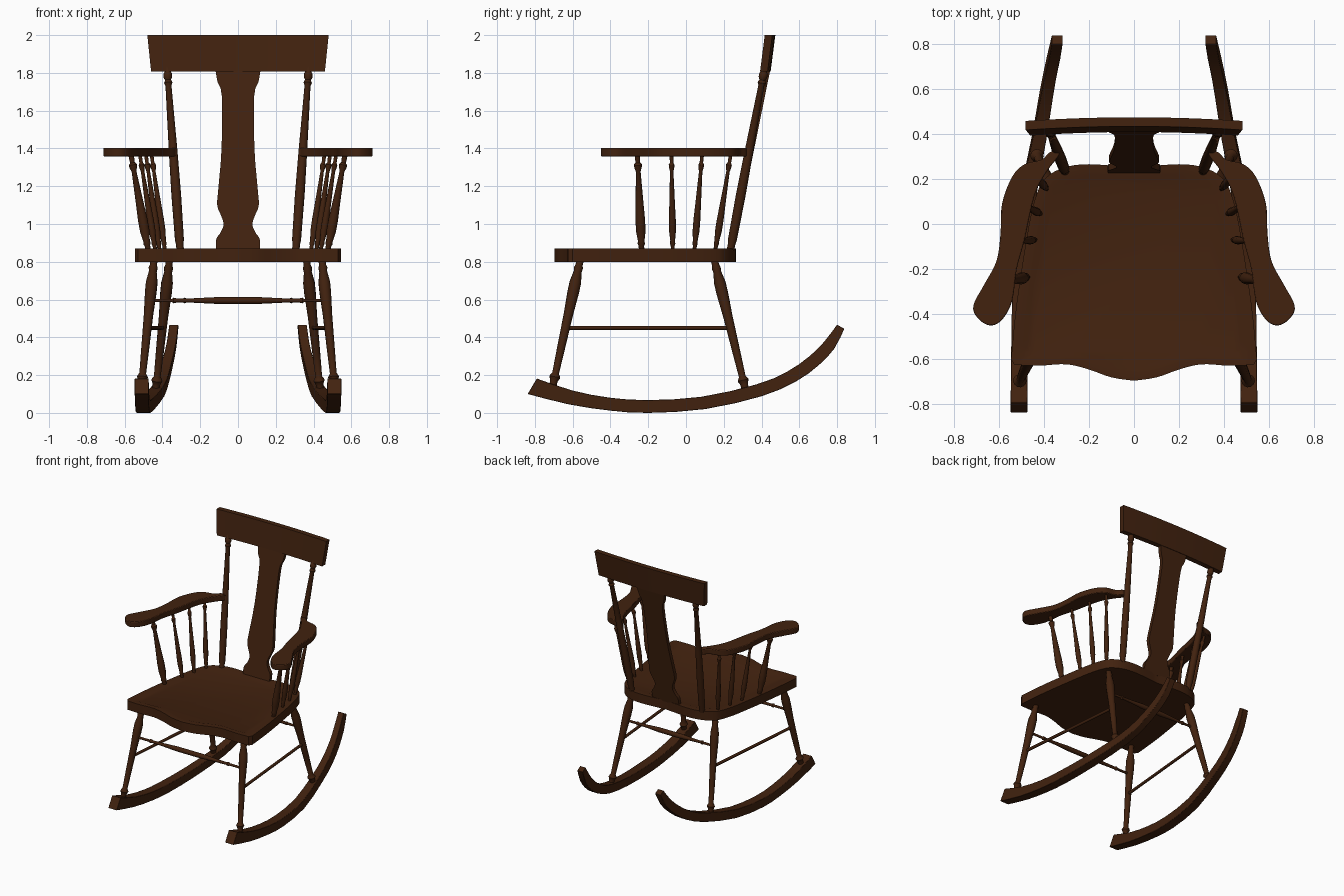
import bpy, bmesh, math
from mathutils import Vector

cube = bpy.data.objects.get("Cube")
if cube:
    bpy.data.objects.remove(cube, do_unlink=True)

wood = bpy.data.materials.new("dark brown wood")
wood.use_nodes = True
BROWN = (0.054, 0.016, 0.0047, 1)
wood.diffuse_color = BROWN
wood.node_tree.nodes["Principled BSDF"].inputs["Base Color"].default_value = BROWN


def skin(name, sections, mirror=False, bevel=0):
    """Skin a row of closed cross-sections, cap both ends and shade the object."""
    bm = bmesh.new()
    rings = [[bm.verts.new(p) for p in s] for s in sections]
    n = len(rings[0])
    for a, b in zip(rings, rings[1:]):
        for i in range(n):
            j = (i + 1) % n
            bm.faces.new((a[i], a[j], b[j], b[i]))
    bm.faces.new(rings[0])
    bm.faces.new(rings[-1])
    bmesh.ops.recalc_face_normals(bm, faces=bm.faces)
    mesh = bpy.data.meshes.new(name)
    bm.to_mesh(mesh)
    bm.free()
    mesh.materials.append(wood)
    ob = bpy.data.objects.new(name, mesh)
    bpy.context.collection.objects.link(ob)
    bpy.ops.object.select_all(action='DESELECT')
    ob.select_set(True)
    bpy.context.view_layer.objects.active = ob
    bpy.ops.object.shade_smooth_by_angle(angle=math.radians(35))
    if bevel:
        mod = ob.modifiers.new("Soft edge", 'BEVEL')
        mod.width, mod.segments = bevel, 2
        mod.limit_method = 'ANGLE'
        mod.angle_limit = math.radians(50)
    if mirror:
        mod = ob.modifiers.new("Mirror", 'MIRROR')
        mod.use_mirror_merge = False


def turned(name, start, end, profile, scale=1, mirror=True, sides=12):
    """Turned rod; profile holds (fraction along, radius) pairs."""
    a, b = Vector(start), Vector(end)
    rot = (b - a).to_track_quat('Z', 'Y')
    rings = []
    for t, r in profile:
        ring = []
        for k in range(sides):
            ang = 2 * math.pi * k / sides
            off = Vector((math.cos(ang), math.sin(ang), 0)) * r * scale
            ring.append(a.lerp(b, t) + rot @ off)
        rings.append(ring)
    skin(name, rings, mirror=mirror)


def smooth_line(points, steps=4, closed=False):
    """Catmull-Rom curve through points of any dimension."""
    pts = [Vector(p) for p in points]
    n, out = len(pts), []
    for i in range(n if closed else n - 1):
        ids = [i - 1, i, i + 1, i + 2]
        p = [pts[k % n] if closed else pts[min(max(k, 0), n - 1)] for k in ids]
        for s in range(steps):
            t = s / steps
            out.append(p[1] + (p[2] - p[0]) * (t / 2)
                       + (2 * p[0] - 5 * p[1] + 4 * p[2] - p[3]) * (t * t / 2)
                       + (3 * p[1] - p[0] - 3 * p[2] + p[3]) * (t ** 3 / 2))
    return out if closed else out + [pts[-1]]


# Seat with a serpentine front and a shallow dished top
front = smooth_line([(0, -.695), (.1, -.68), (.2, -.645), (.3, -.622), (.42, -.628), (.53, -.625)])
side = smooth_line([(.545, -.6), (.52, -.35), (.465, 0), (.425, .15), (.385, .21), (.31, .25), (.2, .265), (0, .25)])
half = [(p[0], p[1]) for p in front + side]
outline = half + [(-x, y) for x, y in half[-2:0:-1]]
MID_Y = -.21
levels = [(1, .80), (1, .87), (.91, .87), (.87, .864)]
skin("seat", [[(x * s, MID_Y + (y - MID_Y) * s, z) for x, y in outline] for s, z in levels])

# Armrests with a rounded, outswept hand end
arm = smooth_line([(.33, .31), (.385, .235), (.44, .13), (.485, -.07), (.52, -.2), (.54, -.34),
                   (.585, -.425), (.64, -.45), (.695, -.415), (.712, -.36), (.665, -.27), (.61, -.165),
                   (.592, -.045), (.585, .09), (.54, .21), (.485, .265), (.41, .285), (.37, .32)], closed=True)
skin("armrests", [[(x, y, z) for x, y in arm] for z in (1.358, 1.403)], mirror=True, bevel=.005)

# Rockers: top y, top z, bottom y, bottom z, centre x, width
rocker = [(-.79, .182, -.838, .10, .51, .074), (-.6, .118, -.62, .045, .508, .074),
          (-.4, .08, -.4, .012, .505, .074), (-.2, .068, -.2, 0, .5, .074),
          (.08, .085, .1, .02, .475, .07), (.37, .15, .4, .088, .42, .062),
          (.53, .215, .58, .165, .392, .056), (.65, .297, .7, .25, .37, .052),
          (.73, .375, .785, .34, .352, .05), (.8, .467, .838, .445, .34, .048)]
sections = []
for ty, tz, by, bz, cx, w in smooth_line(rocker, 2):
    l, r = cx - w / 2, cx + w / 2
    sections.append([(l, by, bz), (r, by, bz), (r, ty, tz), (l, ty, tz)])
skin("rockers", sections, mirror=True, bevel=.003)

# Turned legs
leg = [(0, .019), (.04, .019), (.06, .024), (.09, .021), (.17, .031), (.25, .031), (.42, .025),
       (.7, .021), (.87, .018), (.885, .025), (.9, .03), (.915, .024), (.93, .02), (1, .02)]
turned("front_legs", (.445, -.56, .81), (.513, -.71, .12), leg)
turned("back_legs", (.363, .15, .81), (.437, .32, .10), leg)

# Stretchers between the legs
cross = [(0, .009), (.12, .009), (.13, .015), (.15, .01), (.25, .012), (.38, .018),
         (.62, .018), (.75, .012), (.85, .01), (.87, .015), (.88, .009), (1, .009)]
turned("front_stretcher", (-.46, -.605, .595), (.46, -.605, .595), cross, mirror=False)
turned("back_stretcher", (-.385, .2, .595), (.385, .2, .595), cross, mirror=False)
turned("side_stretchers", (.478, -.637, .45), (.4, .233, .45), [(0, .011), (1, .011)])

# Back posts
post = [(0, .02), (.03, .02), (.06, .024), (.3, .026), (.55, .023), (.9, .016), (.915, .023),
        (.93, .016), (.945, .023), (.965, .023), (.975, .017), (1, .017)]
turned("back_posts", (.306, .235, .86), (.375, .417, 1.83), post)

# Arm spindles: bottom and top positions, thickness
spindle = [(0, .015), (.05, .015), (.07, .02), (.1, .018), (.2, .026), (.32, .026), (.5, .021),
           (.82, .013), (.86, .02), (.89, .022), (.91, .013), (1, .015)]
spots = [((.475, -.235), (.567, -.257), 1), ((.438, -.07), (.52, -.077), .7),
         ((.415, .045), (.488, .085), .7), ((.387, .155), (.458, .237), .7)]
for i, (lo, hi, s) in enumerate(spots):
    turned(f"arm_spindles_{i + 1}", (*lo, .86), (*hi, 1.37), spindle, s)

# Vase-shaped back splat: height, half width
splat = [(.86, .115), (.92, .115), (.955, .092), (1.0, .076), (1.05, .092), (1.1, .11),
         (1.2, .103), (1.4, .087), (1.68, .086), (1.75, .108), (1.82, .12)]
sections = []
for z, w in smooth_line(splat, 3):
    y = .226 + (z - .87) * .203
    sections.append([(-w, y, z), (w, y, z), (w, y + .028, z), (-w, y + .028, z)])
skin("back_splat", sections)

# Crest rail, flared and gently bowed to the rear
sections = []
for i in range(13):
    u = i / 6 - 1
    bow = .016 * (1 - u * u)
    lo, hi = u * .46, u * .48
    sections.append([(lo, .392 + bow, 1.807), (lo, .432 + bow, 1.807),
                     (hi, .457 + bow, 2.0), (hi, .417 + bow, 2.0)])
skin("crest_rail", sections)
